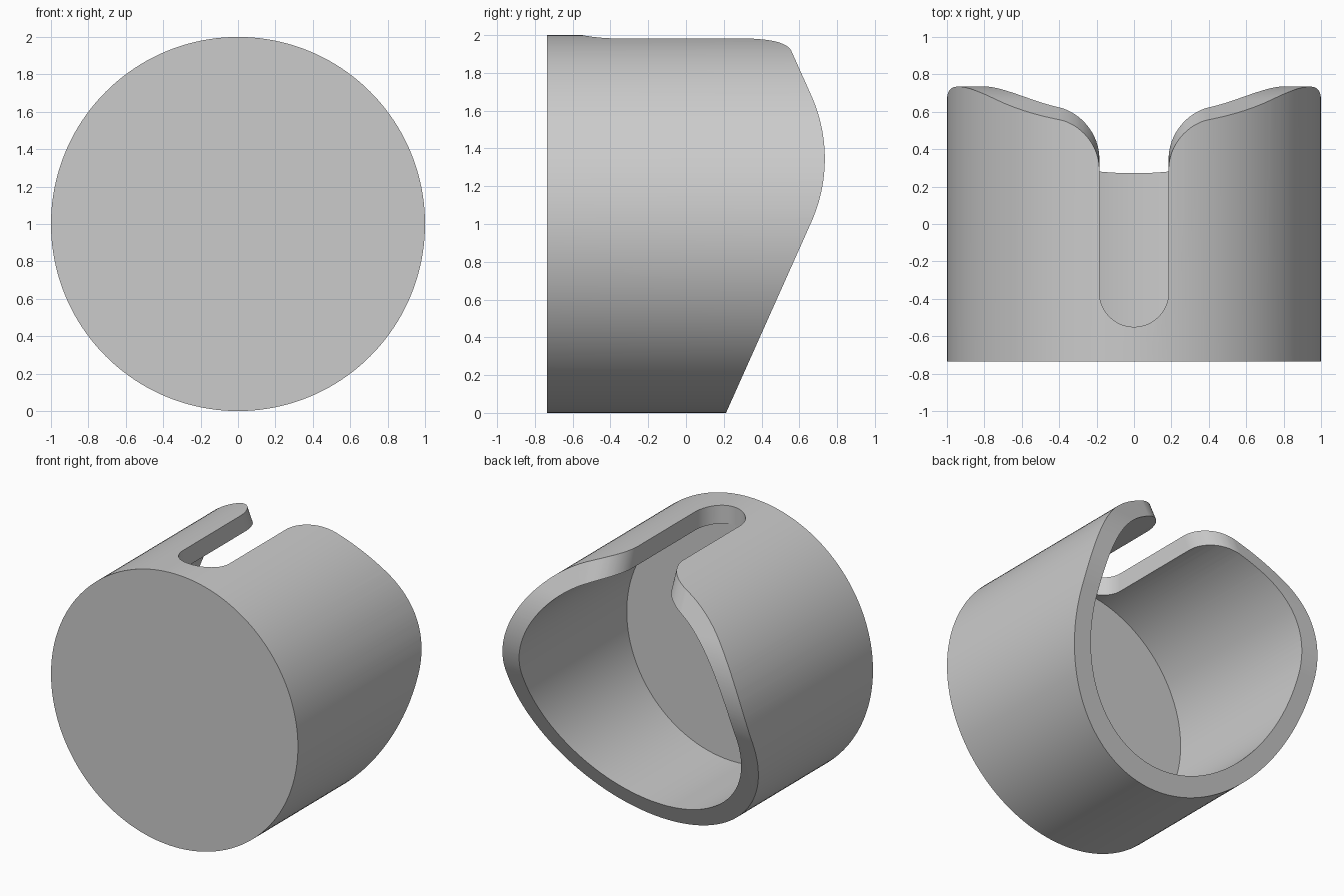
import bpy
import bmesh
import math
from mathutils import Matrix, Vector

if "Cube" in bpy.data.objects:
    bpy.data.objects.remove(bpy.data.objects["Cube"], do_unlink=True)

BACK, FLOOR = -0.735, -0.553       # closed end and inside floor
OUTER, BORE = 1.0, 0.867
SLOT, FLARE = 0.185, 0.22          # slot half width, mouth rounding
SLOPE, PEAK_Z, PEAK_Y, NOSE = 0.447, 1.345, 0.735, 0.82


def add_mesh(name, bm):
    bmesh.ops.recalc_face_normals(bm, faces=bm.faces)
    mesh = bpy.data.meshes.new(name)
    bm.to_mesh(mesh)
    bm.free()
    obj = bpy.data.objects.new(name, mesh)
    bpy.context.collection.objects.link(obj)
    return obj


def cylinder(name, radius, y0, y1):
    bm = bmesh.new()
    place = Matrix.Translation((0, (y0 + y1) / 2, 1)) @ Matrix.Rotation(math.pi / 2, 4, "X")
    bmesh.ops.create_cone(bm, cap_ends=True, segments=160, radius1=radius,
                          radius2=radius, depth=y1 - y0, matrix=place)
    return add_mesh(name, bm)


def loft(name, ring_a, ring_b):
    bm = bmesh.new()
    a = [bm.verts.new(p) for p in ring_a]
    b = [bm.verts.new(p) for p in ring_b]
    bm.faces.new(a)
    bm.faces.new(b)
    for i in range(len(a)):
        j = (i + 1) % len(a)
        bm.faces.new((a[i], a[j], b[j], b[i]))
    return add_mesh(name, bm)


def cut(target, cutter):
    mod = target.modifiers.new("cut", "BOOLEAN")
    mod.operation, mod.solver, mod.object = "DIFFERENCE", "EXACT", cutter
    bpy.context.view_layer.objects.active = target
    bpy.ops.object.modifier_apply(modifier=mod.name)
    bpy.data.objects.remove(cutter, do_unlink=True)


# Slanted rim: two straight slopes joined by a round nose
tilt = math.atan(SLOPE)
centre_y = PEAK_Y - NOSE
apex = centre_y + NOSE / math.cos(tilt)


def rim_y(z):
    return apex - SLOPE * abs(z - PEAK_Z)


profile = [(1.5, -0.1), (rim_y(-0.1), -0.1)]
for i in range(25):
    t = tilt * (i / 12 - 1)
    profile.append((centre_y + NOSE * math.cos(t), PEAK_Z + NOSE * math.sin(t)))
profile += [(rim_y(2.1), 2.1), (1.5, 2.1)]
rim_cutter = loft("rim_cutter", *[[Vector((x, y, z)) for y, z in profile] for x in (-1.2, 1.2)])


# Slot with a round end and a flared mouth that follows the slanted rim
def slot_ring(z):
    end_y = FLOOR + 0.003 + SLOT
    half = []
    for i in range(17):
        t = math.pi / 2 * i / 16
        half.append((SLOT * math.sin(t), end_y - SLOT * math.cos(t)))
    reach = FLARE / math.cos(tilt)
    for i in range(17):
        t = math.pi / 2 * i / 16
        half.append((SLOT + FLARE * (1 - math.cos(t)),
                     rim_y(z) + 0.0005 - reach * (1 - math.sin(t))))
    half.append((SLOT + FLARE, 1.5))
    mirrored = [(-x, y) for x, y in reversed(half[1:])]
    return [Vector((x, y, z)) for x, y in half + mirrored]


slot_cutter = loft("slot_cutter", slot_ring(1.6), slot_ring(2.1))

# Cup lying on its side
cup = cylinder("slotted_cup", OUTER, BACK, 0.8)
cut(cup, cylinder("bore_cutter", BORE, FLOOR, 1.2))
cut(cup, rim_cutter)
cut(cup, slot_cutter)

# Single grey material
grey = bpy.data.materials.new("plain_grey")
grey.use_nodes = True
colour = (0.6, 0.6, 0.6, 1)
grey.diffuse_color = colour
grey.node_tree.nodes["Principled BSDF"].inputs["Base Color"].default_value = colour
cup.data.materials.clear()
cup.data.materials.append(grey)

bpy.ops.object.select_all(action="DESELECT")
cup.select_set(True)
bpy.context.view_layer.objects.active = cup
bpy.ops.object.shade_smooth_by_angle(angle=math.radians(30))
